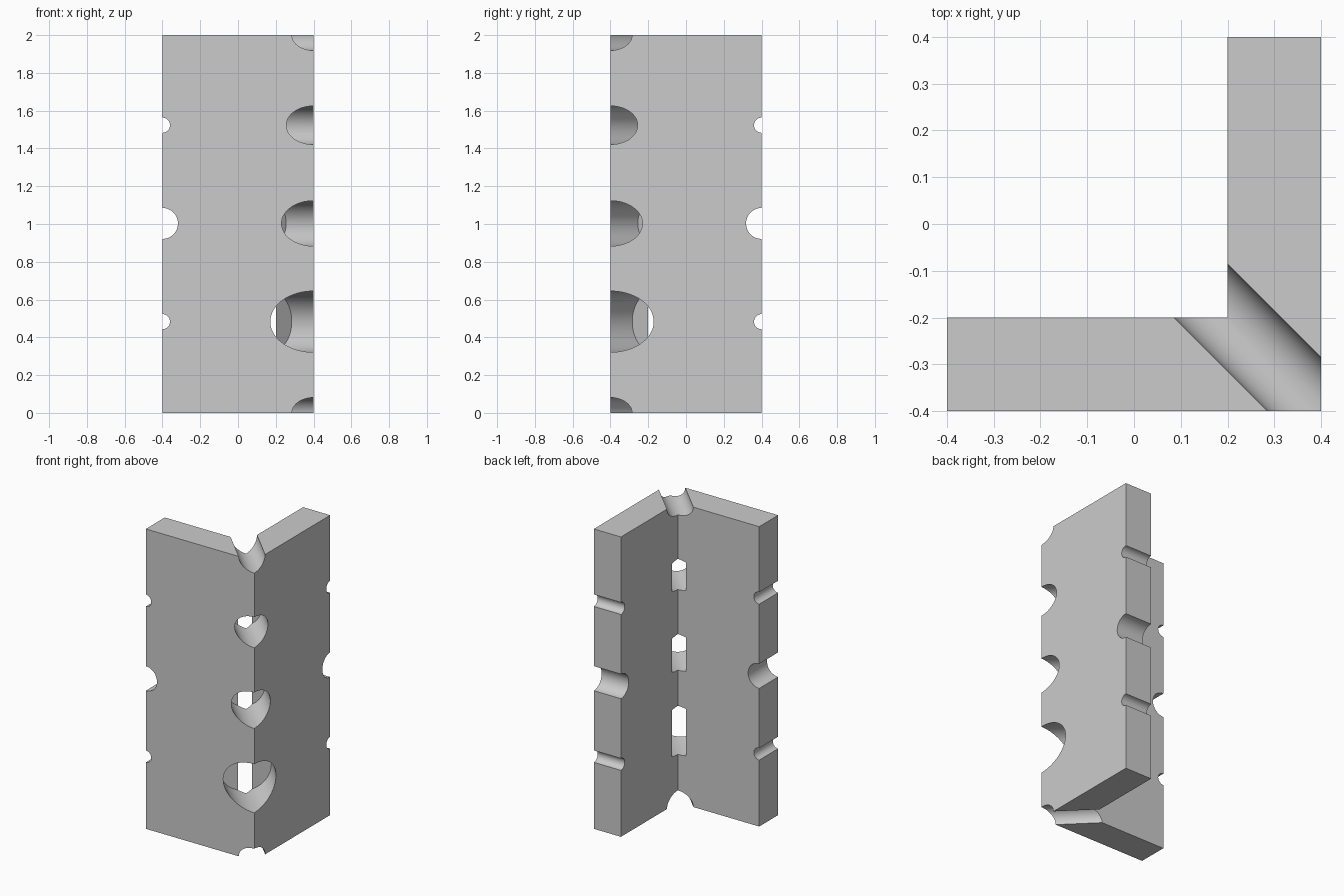
import bpy, bmesh, math
from mathutils import Matrix, Vector

cube = bpy.data.objects.get("Cube")
if cube:
    bpy.data.objects.remove(cube, do_unlink=True)

HALF, THICK, HEIGHT = 0.4, 0.2, 2.0

grey = bpy.data.materials.new("plain grey")
grey.use_nodes = True
colour = (0.6, 0.6, 0.6, 1)
grey.diffuse_color = colour
grey.node_tree.nodes["Principled BSDF"].inputs["Base Color"].default_value = colour


def make_object(name, bm):
    mesh = bpy.data.meshes.new(name)
    bmesh.ops.recalc_face_normals(bm, faces=bm.faces)
    bm.to_mesh(mesh)
    bm.free()
    mesh.materials.append(grey)
    obj = bpy.data.objects.new(name, mesh)
    bpy.context.collection.objects.link(obj)
    return obj


def add_drill(bm, start, end, radius):
    """Solid cylinder running from start to end."""
    start, end = Vector(start), Vector(end)
    axis = end - start
    place = Matrix.Translation((start + end) / 2) @ axis.to_track_quat("Z", "Y").to_matrix().to_4x4()
    bmesh.ops.create_cone(bm, cap_ends=True, segments=64, radius1=radius,
                          radius2=radius, depth=axis.length, matrix=place)


# Angle profile, extruded upward
inner = HALF - THICK
profile = [(-HALF, -HALF), (HALF, -HALF), (HALF, HALF),
           (inner, HALF), (inner, -inner), (-HALF, -inner)]
bm = bmesh.new()
base = bm.faces.new([bm.verts.new((x, y, 0)) for x, y in profile])
top = bmesh.ops.extrude_face_region(bm, geom=[base])["geom"]
bmesh.ops.translate(bm, vec=(0, 0, HEIGHT),
                    verts=[v for v in top if isinstance(v, bmesh.types.BMVert)])
bracket = make_object("angle_bracket", bm)

bm = bmesh.new()
# Flat-bottomed diagonal holes in the outer corner
for z, radius in ((0.483, 0.162), (1.003, 0.12), (1.523, 0.102)):
    add_drill(bm, (0.7, -0.7, z), (0.17, -0.17, z), radius)
# Diagonal grooves across both ends
for z in (0, HEIGHT):
    add_drill(bm, (0.7, -0.7, z), (0, 0, z), 0.081)
# Round notches along the free edge of each arm
for z, radius in ((0.483, 0.04), (1.003, 0.082), (1.523, 0.04)):
    add_drill(bm, (-HALF, -0.6, z), (-HALF, 0, z), radius)
    add_drill(bm, (0, HALF, z), (0.6, HALF, z), radius)
drills = make_object("drill_cutters", bm)
drills.hide_render = True

# Cut, then smooth the round surfaces
cut = bracket.modifiers.new("drilled", "BOOLEAN")
cut.operation = "DIFFERENCE"
cut.solver = "EXACT"
cut.object = drills
bpy.ops.object.select_all(action="DESELECT")
bracket.select_set(True)
bpy.context.view_layer.objects.active = bracket
bpy.ops.object.modifier_apply(modifier=cut.name)
bpy.data.objects.remove(drills, do_unlink=True)
bpy.ops.object.shade_smooth_by_angle(angle=math.radians(30))
